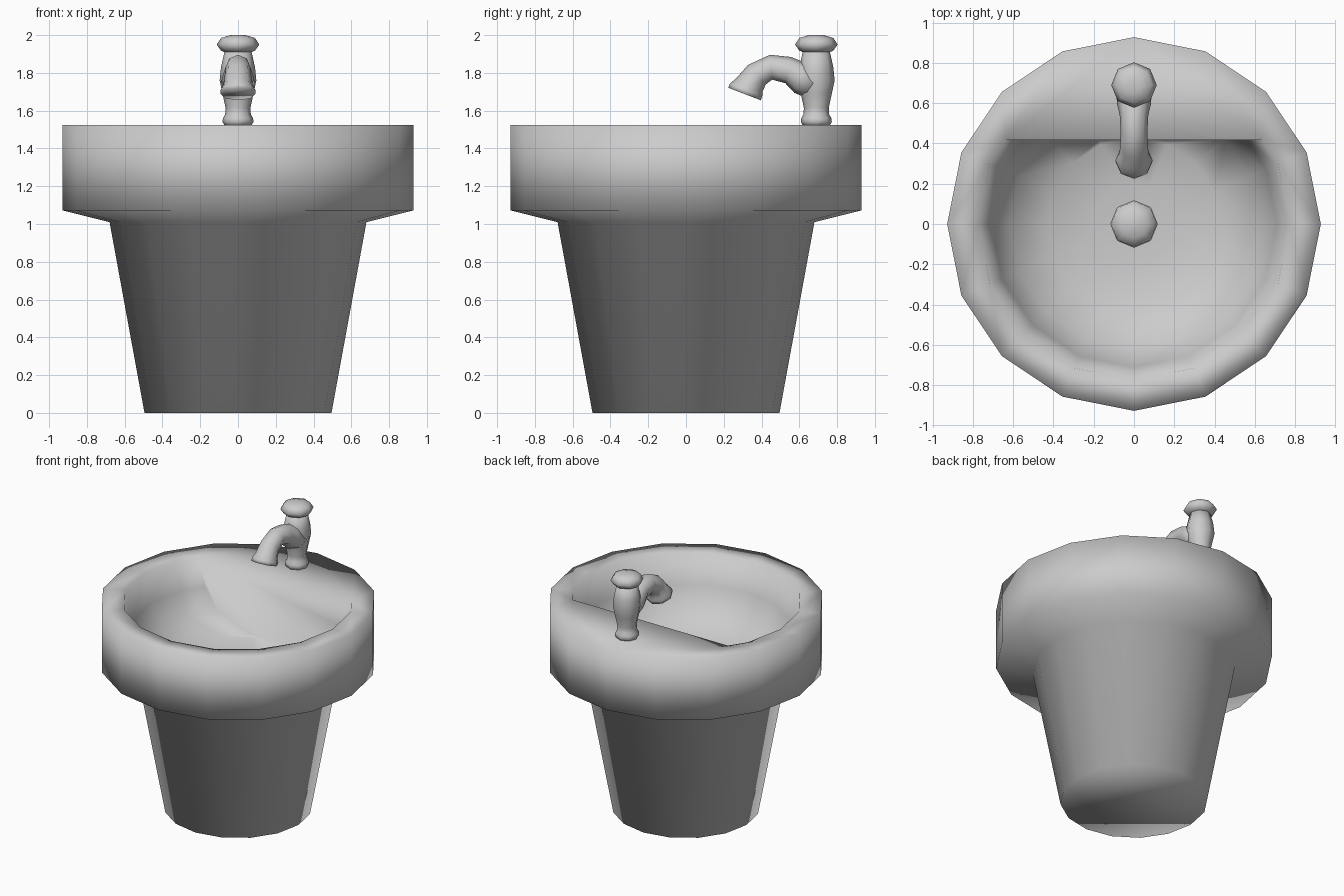
import bpy, bmesh, math
from mathutils import Vector

if "Cube" in bpy.data.objects:
    bpy.data.objects.remove(bpy.data.objects["Cube"])

X, Y = Vector((1, 0, 0)), Vector((0, 1, 0))


def add_rings(bm, rings, sides):
    """Skin rings of (centre, v axis, radius); returns the rows of vertices."""
    rows = []
    for c, v, r in rings:
        rows.append([bm.verts.new(Vector(c) + r * (math.cos(a) * X + math.sin(a) * v))
                     for a in (2 * math.pi * i / sides for i in range(sides))])
    for p, q in zip(rows, rows[1:]):
        for i in range(sides):
            j = (i + 1) % sides
            bm.faces.new((p[i], p[j], q[j], q[i]))
    return rows


def finish(name, bm):
    bmesh.ops.recalc_face_normals(bm, faces=bm.faces)
    me = bpy.data.meshes.new(name)
    bm.to_mesh(me)
    bm.free()
    for p in me.polygons:
        p.use_smooth = True
    ob = bpy.data.objects.new(name, me)
    bpy.context.collection.objects.link(ob)
    return ob


def solid(name, rings, sides=8):
    bm = bmesh.new()
    rows = add_rings(bm, rings, sides)
    bm.faces.new(rows[0])
    bm.faces.new(rows[-1])
    return finish(name, bm)


def lathe(profile, y=0):
    return [((0, y, z), Y, r) for r, z in profile]


# Basin: bowl cut straight at the back, joined to the pedestal and rim
RIM, DECK = 1.525, 0.418
bm = bmesh.new()
bowl = add_rings(bm, lathe([(0.775, RIM), (0.71, 1.32), (0.62, 1.16),
                            (0.43, 1.06), (0.2, 1.03)]), 16)
bm.faces.new(bowl[-1])
cut = bmesh.ops.bisect_plane(bm, geom=bm.verts[:] + bm.edges[:] + bm.faces[:],
                             plane_co=(0, DECK, 0), plane_no=Y, clear_outer=True)
cut_edges = [e for e in cut["geom_cut"] if isinstance(e, bmesh.types.BMEdge)]
ends = [v for v in cut["geom_cut"]
        if isinstance(v, bmesh.types.BMVert) and abs(v.co.z - RIM) < 1e-4]
chord = bm.edges.new(ends[:2])
bmesh.ops.edgeloop_fill(bm, edges=cut_edges + [chord])

# Pedestal and outer rim
outer = add_rings(bm, lathe([(0.495, 0), (0.68, 1.01), (0.928, 1.072), (0.928, RIM)]), 16)
bm.faces.new(outer[0])

# Flat rim top with the tap deck
top = [e for e in bm.edges if all(abs(v.co.z - RIM) < 1e-4 for v in e.verts)]
bmesh.ops.triangle_fill(bm, edges=top, use_beauty=True, normal=(0, 0, 1))
finish("basin_and_pedestal", bm)

# Drain cover
solid("drain_cover", lathe([(0.121, 1.01), (0.112, 1.05), (0.07, 1.075), (0.02, 1.085)]))

# Tap body and handle
TAP = 0.69
solid("tap_body", lathe([(0.07, 1.52), (0.082, 1.54), (0.08, 1.56), (0.068, 1.58),
                         (0.066, 1.615), (0.082, 1.69), (0.097, 1.76), (0.09, 1.83),
                         (0.07, 1.92)], TAP))
solid("tap_handle", lathe([(0.06, 1.905), (0.09, 1.918), (0.113, 1.95),
                           (0.09, 1.985), (0.04, 2.0)], TAP))

# Curved spout: (y, z, radius, tilt of the section in degrees)
path = [(0.68, 1.745, 0.088, 72), (0.6, 1.775, 0.085, 72), (0.54, 1.815, 0.071, 78),
        (0.45, 1.83, 0.066, 95), (0.375, 1.79, 0.07, 132), (0.335, 1.735, 0.078, 152),
        (0.318, 1.71, 0.092, 159), (0.31, 1.688, 0.092, 159)]
solid("tap_spout", [((0, y, z), Vector((0, math.cos(math.radians(t)),
                                        math.sin(math.radians(t)))), r)
                    for y, z, r, t in path])
